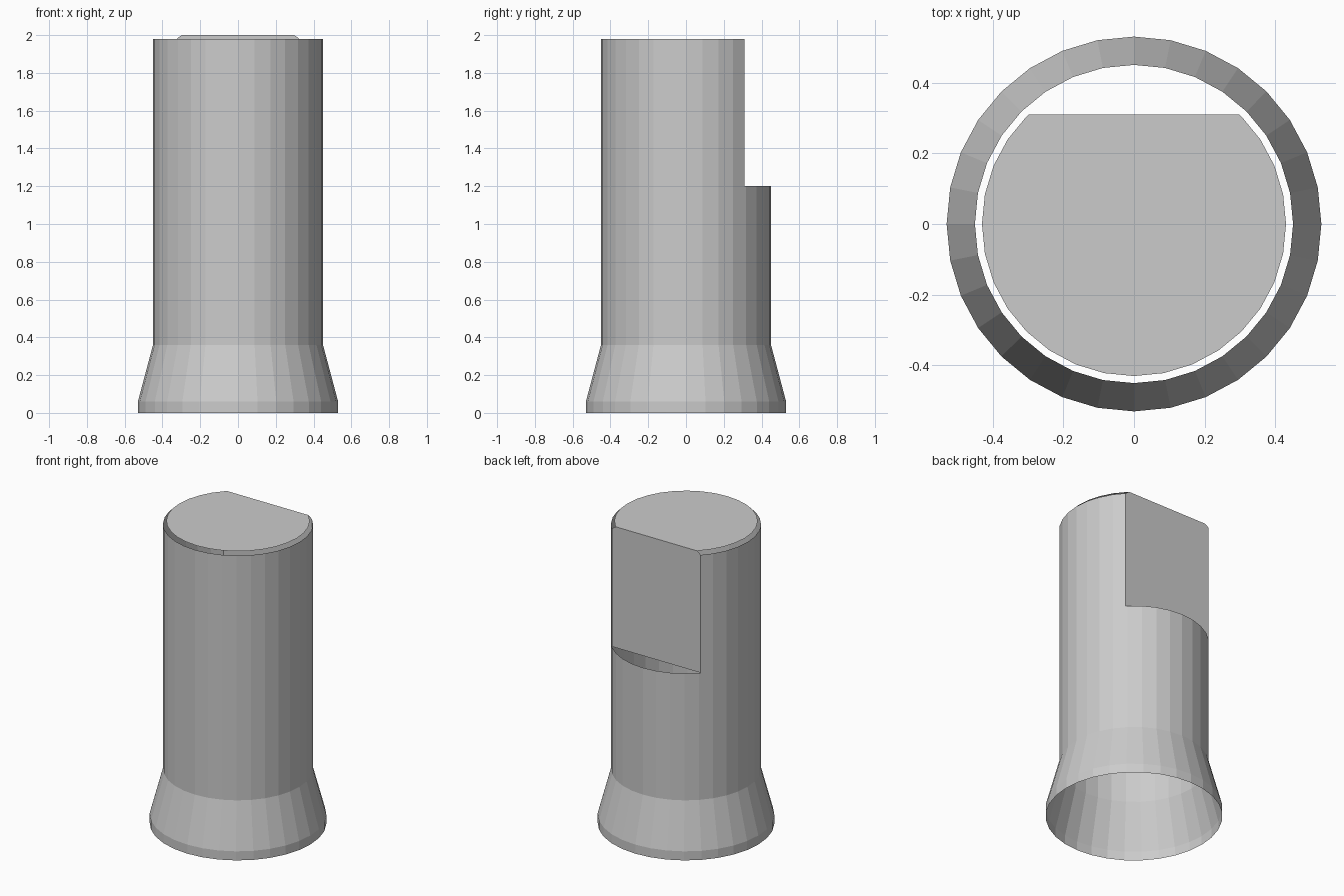
import bpy
import bmesh
from math import cos, sin, tau, atan2

SIDES = 32
FLAT_Y = 0.31      # depth of the flat cut
LEDGE_Z = 1.2      # height where the flat starts

if "Cube" in bpy.data.objects:
    bpy.data.objects.remove(bpy.data.objects["Cube"])

grey = bpy.data.materials.new("plain grey")
grey.use_nodes = True
colour = (0.6, 0.6, 0.6, 1)
grey.diffuse_color = colour
grey.node_tree.nodes["Principled BSDF"].inputs["Base Color"].default_value = colour


def lathe(bm, profile):
    """Turn (radius, height) points into rings joined by quads."""
    rings = [[bm.verts.new((r * cos(tau * i / SIDES), r * sin(tau * i / SIDES), z))
              for i in range(SIDES)] for r, z in profile]
    bands = []
    for low, high in zip(rings, rings[1:]):
        bands.append([bm.faces.new((low[i - 1], low[i], high[i], high[i - 1]))
                      for i in range(SIDES)])
    return rings, bands


def finish(bm, name):
    mesh = bpy.data.meshes.new(name)
    bm.to_mesh(mesh)
    bm.free()
    mesh.materials.append(grey)
    obj = bpy.data.objects.new(name, mesh)
    bpy.context.collection.objects.link(obj)
    return obj


# Flared foot and lower tube, open at both ends
bm = bmesh.new()
lathe(bm, [(0.53, 0), (0.53, 0.06), (0.45, 0.36), (0.45, LEDGE_Z)])
finish(bm, "flared_lower_tube")

# Upper tube with a flat back and a top cap
bm = bmesh.new()
rings, bands = lathe(bm, [(0.45, LEDGE_Z), (0.45, 1.98), (0.43, 2.0)])
bm.faces.new(rings[-1])
cut = bmesh.ops.bisect_plane(
    bm, geom=bm.verts[:] + bm.edges[:] + bm.faces[:],
    plane_co=(0, FLAT_Y, 0), plane_no=(0, 1, 0), clear_outer=True)
corners = [v for v in cut["geom_cut"] if isinstance(v, bmesh.types.BMVert)]
corners.sort(key=lambda v: -atan2(v.co.z - 1.6, v.co.x))
bm.faces.new(corners)

# Open the narrow gap between cap and tube rim
gap = [f for f in bm.faces if 1.98 < f.calc_center_median().z < 1.999]
bmesh.ops.delete(bm, geom=gap, context='FACES_ONLY')
bm.normal_update()
finish(bm, "flat_backed_upper_tube")
